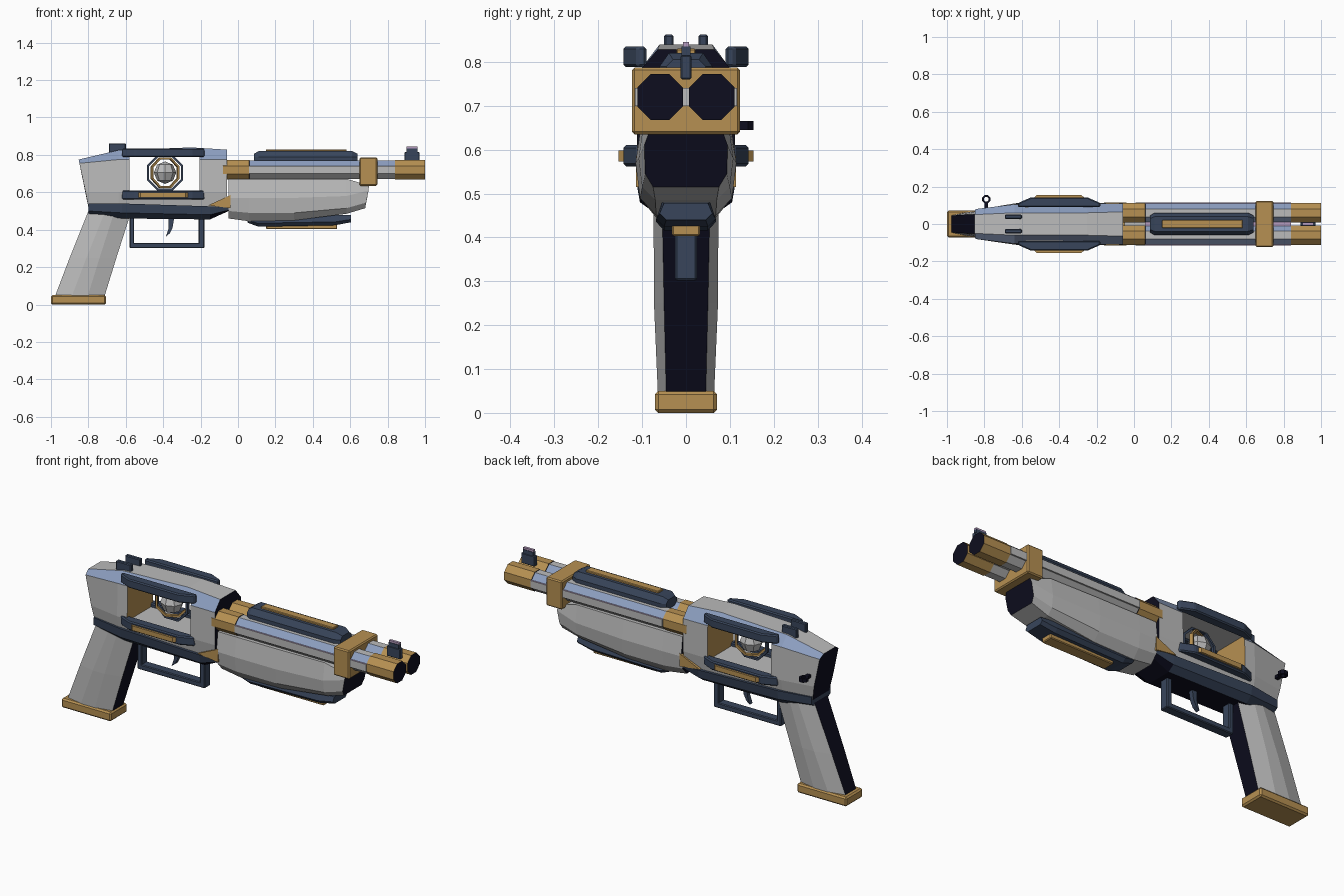
import bpy, bmesh, math
from mathutils import Vector, Matrix

if "Cube" in bpy.data.objects:
    bpy.data.objects.remove(bpy.data.objects["Cube"])

COLOURS = {
    "light_grey": (0.50, 0.50, 0.50),
    "navy": (0.040, 0.060, 0.105),
    "gold": (0.47, 0.28, 0.085),
    "near_black": (0.004, 0.004, 0.013),
    "pale_blue": (0.26, 0.34, 0.52),
    "lilac": (0.46, 0.33, 0.52),
}
NAMES = list(COLOURS)
MATS = []
for label, rgb in COLOURS.items():
    m = bpy.data.materials.new(label)
    m.use_nodes = True
    m.diffuse_color = (*rgb, 1)
    m.node_tree.nodes["Principled BSDF"].inputs["Base Color"].default_value = (*rgb, 1)
    MATS.append(m)


def paint(obj, rule):
    """Colour by name, or by a rule taking face centre and normal."""
    obj.data.materials.clear()
    for m in MATS:
        obj.data.materials.append(m)
    for p in obj.data.polygons:
        p.material_index = NAMES.index(rule if isinstance(rule, str) else rule(p.center, p.normal))


def finish(name, bm, rule):
    bmesh.ops.recalc_face_normals(bm, faces=bm.faces)
    mesh = bpy.data.meshes.new(name)
    bm.to_mesh(mesh)
    bm.free()
    obj = bpy.data.objects.new(name, mesh)
    bpy.context.collection.objects.link(obj)
    paint(obj, rule)
    return obj


def loft(name, rings, rule, bevel=0):
    """Skin matching closed rings and cap both ends."""
    bm = bmesh.new()
    rows = [[bm.verts.new(p) for p in ring] for ring in rings]
    n = len(rows[0])
    for a, b in zip(rows, rows[1:]):
        for i in range(n):
            j = (i + 1) % n
            bm.faces.new((a[i], a[j], b[j], b[i]))
    bm.faces.new(rows[0])
    bm.faces.new(rows[-1])
    if bevel:
        bmesh.ops.bevel(bm, geom=bm.edges[:], offset=bevel, segments=1, affect='EDGES')
    return finish(name, bm, rule)


def prism(name, pts, axis, lo, hi, rule, bevel=0):
    place = {"x": lambda a, b, t: (t, a, b),
             "y": lambda a, b, t: (a, t, b),
             "z": lambda a, b, t: (a, b, t)}[axis]
    return loft(name, [[place(a, b, t) for a, b in pts] for t in (lo, hi)], rule, bevel)


def box(name, x0, x1, y0, y1, z0, z1, rule, bevel=0):
    return prism(name, [(x0, y0), (x1, y0), (x1, y1), (x0, y1)], "z", z0, z1, rule, bevel)


def section(levels):
    """Symmetric ring from (x, half width, z) levels, listed bottom to top."""
    return [(x, w, z) for x, w, z in levels] + [(x, -w, z) for x, w, z in reversed(levels)]


def section_at(x, *levels):
    return section([(x, w, z) for w, z in levels])


def shell_rule(c, n):
    if abs(n.x) > 0.85:
        return "gold" if -0.62 < c.x < -0.18 else "near_black"
    return "pale_blue" if n.z > 0.3 and abs(n.y) > 0.3 else "light_grey"


def end_rule(c, n):
    return "near_black" if abs(n.x) > 0.85 else "light_grey"


# Receiver shell with a window cut right through
receiver = loft("receiver", [
    section([(-0.80, 0.07, 0.52), (-0.815, 0.08, 0.60), (-0.848, 0.08, 0.755), (-0.852, 0.05, 0.775)]),
    section_at(-0.64, (0.095, 0.52), (0.11, 0.60), (0.105, 0.775), (0.06, 0.825)),
    section_at(-0.25, (0.095, 0.50), (0.112, 0.60), (0.108, 0.775), (0.06, 0.84)),
    section_at(-0.06, (0.095, 0.50), (0.11, 0.60), (0.11, 0.775), (0.065, 0.828)),
], "light_grey")
cutter = box("window_cutter", -0.58, -0.205, -0.3, 0.3, 0.59, 0.795, "gold")
cutter.hide_render = True
cut = receiver.modifiers.new("window", 'BOOLEAN')
cut.operation = 'DIFFERENCE'
cut.object = cutter
bpy.context.view_layer.objects.active = receiver
bpy.ops.object.modifier_apply(modifier="window")
bpy.data.objects.remove(cutter)
paint(receiver, shell_rule)

# Lower frame under the receiver
loft("lower_frame", [
    section_at(-0.80, (0.055, 0.485), (0.08, 0.50), (0.082, 0.54)),
    section_at(-0.62, (0.07, 0.46), (0.105, 0.49), (0.113, 0.54)),
    section_at(-0.15, (0.07, 0.455), (0.105, 0.48), (0.113, 0.525)),
    section_at(-0.05, (0.07, 0.50), (0.10, 0.505), (0.108, 0.52)),
], lambda c, n: "near_black" if n.z < -0.85 else "navy")
prism("frame_wedge", [(-0.16, 0.53), (-0.04, 0.515), (-0.04, 0.585)], "y", -0.114, 0.114, "gold")

# Window rails, mirrored on both sides
for s, side in ((1, "left"), (-1, "right")):
    rail = [(-0.62, s * 0.09), (-0.62, s * 0.112), (-0.55, s * 0.143),
            (-0.25, s * 0.143), (-0.18, s * 0.112), (-0.18, s * 0.09)]
    prism(side + "_upper_rail", rail, "z", 0.788, 0.835, "navy", 0.006)
    prism(side + "_lower_rail", rail, "z", 0.562, 0.61, "navy", 0.006)
    inlay = [(-0.54, s * 0.135), (-0.52, s * 0.154), (-0.28, s * 0.154), (-0.26, s * 0.135)]
    prism(side + "_rail_inlay", inlay, "z", 0.573, 0.598, "gold")
    box(side + "_rear_sight", -0.69, -0.60, s * 0.028, s * 0.05, 0.81, 0.862, "navy", 0.004)

# Core inside the window: faceted gem with two rings
CORE = Vector((-0.39, 0, 0.705))
bm = bmesh.new()
bmesh.ops.create_uvsphere(bm, u_segments=8, v_segments=4, radius=0.06, matrix=Matrix.Translation(CORE))
finish("core_gem", bm, "light_grey")


def ring(name, centre, radius, thick, depth, rotation, rule):
    """Eight-sided flat ring whose axis is y before rotation."""
    bm = bmesh.new()
    rows = []
    for i in range(8):
        a = math.pi / 8 + i * math.pi / 4
        rows.append([bm.verts.new(centre + rotation @ Vector((r * math.cos(a), d, r * math.sin(a))))
                     for r, d in ((radius, -depth), (radius, depth),
                                  (radius - thick, depth), (radius - thick, -depth))])
    for i in range(8):
        a, b = rows[i], rows[(i + 1) % 8]
        for k in range(4):
            bm.faces.new((a[k], a[(k + 1) % 4], b[(k + 1) % 4], b[k]))
    return finish(name, bm, rule)


ring("core_outer_ring", CORE, 0.104, 0.012, 0.008, Matrix.Identity(3), "navy")
ring("core_inner_ring", CORE, 0.088, 0.011, 0.008, Matrix.Rotation(0.45, 3, 'Z'), "gold")

# Sling loop on the left side
ring("sling_loop", Vector((-0.79, 0.132, 0.655)), 0.024, 0.011, 0.010,
     Matrix.Rotation(math.pi / 2, 3, 'X'), "near_black")
box("sling_stub", -0.80, -0.78, 0.07, 0.116, 0.647, 0.663, "near_black")

# Grip and its base cap
loft("grip", [
    [(x, y, z) for x, y in ((x0, -w0), (x0, w0), (x0 + 0.09, w1), (x1 - 0.09, w1),
                            (x1, w0), (x1, -w0), (x1 - 0.09, -w1), (x0 + 0.09, -w1))]
    for x0, x1, w0, w1, z in ((-0.98, -0.715, 0.045, 0.064, 0.04),
                              (-0.90, -0.65, 0.05, 0.073, 0.25),
                              (-0.80, -0.57, 0.055, 0.074, 0.50))
], lambda c, n: "near_black" if abs(n.x) > 0.8 else "light_grey")
box("grip_cap", -1.0, -0.705, -0.071, 0.071, 0, 0.05, "gold", 0.008)

# Trigger guard and trigger
box("guard_bottom", -0.58, -0.18, -0.025, 0.025, 0.302, 0.33, "navy", 0.004)
box("guard_front", -0.21, -0.18, -0.025, 0.025, 0.31, 0.47, "navy", 0.004)
box("guard_rear", -0.58, -0.555, -0.025, 0.025, 0.31, 0.47, "navy", 0.004)
prism("trigger", [(-0.37, 0.47), (-0.34, 0.47), (-0.35, 0.41), (-0.365, 0.38),
                  (-0.386, 0.363), (-0.372, 0.405)], "y", -0.012, 0.012, "navy")

# Fore-end
loft("fore_end", [
    section_at(-0.05, (0.065, 0.46), (0.10, 0.50), (0.112, 0.57), (0.10, 0.672)),
    section_at(0.06, (0.068, 0.445), (0.105, 0.49), (0.115, 0.57), (0.10, 0.672)),
    section_at(0.30, (0.068, 0.45), (0.105, 0.49), (0.115, 0.57), (0.10, 0.672)),
    section_at(0.58, (0.07, 0.485), (0.10, 0.515), (0.108, 0.58), (0.095, 0.672)),
    section([(0.68, 0.075, 0.515), (0.685, 0.093, 0.545), (0.698, 0.095, 0.61), (0.70, 0.085, 0.637)]),
], end_rule)
loft("fore_end_plate", [
    section_at(0.05, (0.045, 0.438), (0.065, 0.448), (0.055, 0.465)),
    section_at(0.11, (0.05, 0.416), (0.068, 0.435), (0.055, 0.47)),
    section_at(0.52, (0.05, 0.424), (0.068, 0.442), (0.055, 0.48)),
    section_at(0.605, (0.045, 0.440), (0.06, 0.455), (0.05, 0.478)),
], "navy")
box("fore_end_inlay", 0.15, 0.53, -0.032, 0.032, 0.403, 0.43, "gold", 0.004)


# Twin barrels, with gold ends and black bores
def barrel_rule(c, n):
    if abs(n.x) > 0.85:
        return "near_black"
    if c.x < 0.06 or c.x > 0.84:
        return "gold"
    return "pale_blue" if 0.5 < n.z < 0.9 else "light_grey"


R = 0.052 / math.cos(math.pi / 8)
for y, side in ((0.059, "left"), (-0.059, "right")):
    angles = [math.pi / 8 + i * math.pi / 4 for i in range(8)]
    loft(side + "_barrel",
         [[(x, y + r * math.cos(a), 0.72 + r * math.sin(a)) for a in angles]
          for x, r in ((-0.08, R), (0.06, R), (0.061, R * 0.95), (0.839, R * 0.95), (0.84, R), (1.0, R))],
         barrel_rule)
box("barrel_rib", 0.06, 0.84, -0.116, 0.116, 0.70, 0.74,
    lambda c, n: "lilac" if n.z > 0.5 else "light_grey")
box("barrel_band", 0.65, 0.745, -0.123, 0.123, 0.635, 0.787, "gold", 0.006)

# Top rail over the barrels
loft("top_rail", [
    section_at(x, (w, 0.755), (w, 0.79), (w * 0.65, z))
    for x, w, z in ((0.085, 0.045, 0.805), (0.11, 0.06, 0.82), (0.61, 0.06, 0.82), (0.64, 0.045, 0.805))
], "navy")
box("top_rail_inlay", 0.15, 0.58, -0.022, 0.022, 0.81, 0.83, "gold", 0.003)

# Front sight
box("front_sight_base", 0.89, 0.97, -0.012, 0.012, 0.76, 0.815, "navy", 0.003)
box("front_sight_post", 0.90, 0.96, -0.010, 0.010, 0.81, 0.835, "navy")
box("front_sight_tip", 0.90, 0.96, -0.007, 0.007, 0.834, 0.845, "lilac")
